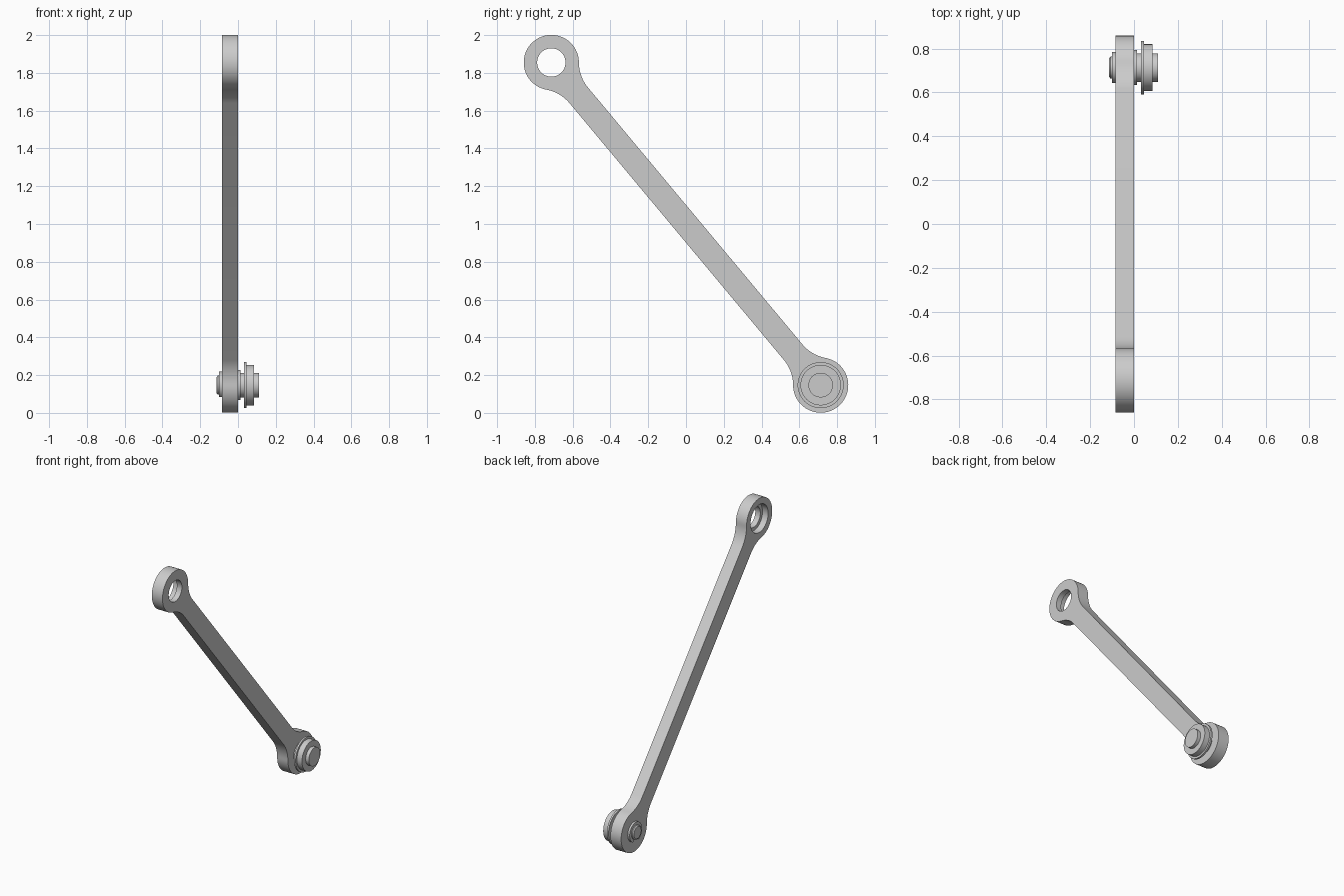
import bpy, bmesh
from math import sin, cos, pi, atan2, sqrt, radians
from mathutils import Vector

if "Cube" in bpy.data.objects:
    bpy.data.objects.remove(bpy.data.objects["Cube"])

TOP = Vector((-0.713, 1.855))     # open eye centre (y, z)
LOW = Vector((0.713, 0.147))      # pinned eye centre (y, z)
R, HALF, FIL = 0.146, 0.064, 0.21  # eye radius, half bar width, fillet radius


def finish(bm, name):
    bmesh.ops.recalc_face_normals(bm, faces=bm.faces)
    me = bpy.data.meshes.new(name)
    bm.to_mesh(me)
    bm.free()
    ob = bpy.data.objects.new(name, me)
    bpy.context.collection.objects.link(ob)
    bpy.context.view_layer.objects.active = ob
    return ob


def smooth(ob):
    bpy.ops.object.select_all(action='DESELECT')
    ob.select_set(True)
    bpy.context.view_layer.objects.active = ob
    bpy.ops.object.shade_smooth_by_angle(angle=radians(30))


def arc(c, r, a0, a1, n):
    return [Vector((c[0] + r * cos(a0 + (a1 - a0) * i / n),
                    c[1] + r * sin(a0 + (a1 - a0) * i / n))) for i in range(n + 1)]


def plate(name, outline, x0, x1):
    """Extrude a (y, z) outline from x0 to x1."""
    bm = bmesh.new()
    f = bm.faces.new([bm.verts.new((x0, p[0], p[1])) for p in outline])
    new = bmesh.ops.extrude_face_region(bm, geom=[f])['geom']
    bmesh.ops.translate(bm, vec=(x1 - x0, 0, 0),
                        verts=[v for v in new if isinstance(v, bmesh.types.BMVert)])
    return finish(bm, name)


def lathe(name, c, profile, n=64):
    """Revolve an (x, radius) profile about the x axis through c."""
    bm = bmesh.new()
    rings = [[bm.verts.new((x, c[0] + r * cos(2 * pi * i / n), c[1] + r * sin(2 * pi * i / n)))
              for i in range(n)] for x, r in profile]
    for a, b in zip(rings, rings[1:]):
        for i in range(n):
            j = (i + 1) % n
            bm.faces.new((a[i], a[j], b[j], b[i]))
    bm.faces.new(rings[0])
    bm.faces.new(rings[-1])
    return finish(bm, name)


# Arm outline in a local frame: u along the bar from one eye, v across it
u = (LOW - TOP).normalized()
v = Vector((-u.y, u.x))
a = sqrt((R + FIL) ** 2 - (HALF + FIL) ** 2)
t = atan2(HALF + FIL, a)
end = arc((a, -HALF - FIL), FIL, pi / 2, pi - t, 12)          # bar into eye
end += arc((0, 0), R, -t, t - 2 * pi, 56)[1:-1]               # round the eye
end += arc((a, HALF + FIL), FIL, pi + t, 1.5 * pi, 12)        # eye back to bar
outline = [TOP + u * p.x + v * p.y for p in end]
outline += [LOW - u * p.x - v * p.y for p in end]
arm = plate("lever_arm", outline, -0.085, 0.0)

# Stepped hole in the open eye
cutter = lathe("eye_hole_cutter", TOP, [(-0.12, 0.1), (-0.04, 0.1), (-0.04, 0.075), (0.05, 0.075)])
cutter.hide_render = True
mod = arm.modifiers.new("hole", 'BOOLEAN')
mod.operation, mod.object, mod.solver = 'DIFFERENCE', cutter, 'EXACT'
bpy.context.view_layer.objects.active = arm
bpy.ops.object.modifier_apply(modifier=mod.name)
bpy.data.objects.remove(cutter)
smooth(arm)

# Pivot pin with shoulder and grooved tip
pin = lathe("pivot_pin", LOW, [
    (-0.114, 0.042), (-0.107, 0.05), (-0.1, 0.05), (-0.1, 0.036), (-0.084, 0.036),
    (-0.084, 0.05), (-0.002, 0.05), (-0.002, 0.08), (0.014, 0.08), (0.014, 0.065),
    (0.11, 0.065)])
smooth(pin)

# Flanged roller on the pin
roller = lathe("flanged_roller", LOW, [
    (0.032, 0.122), (0.045, 0.122), (0.045, 0.107), (0.085, 0.107)])
smooth(roller)

# Retaining clip, open at the bottom
g = 0.45
clip = plate("retaining_clip",
             arc(LOW, 0.071, -pi / 2 + g, 1.5 * pi - g, 48)
             + arc(LOW, 0.036, 1.5 * pi - g, -pi / 2 + g, 48), -0.1, -0.085)
smooth(clip)
